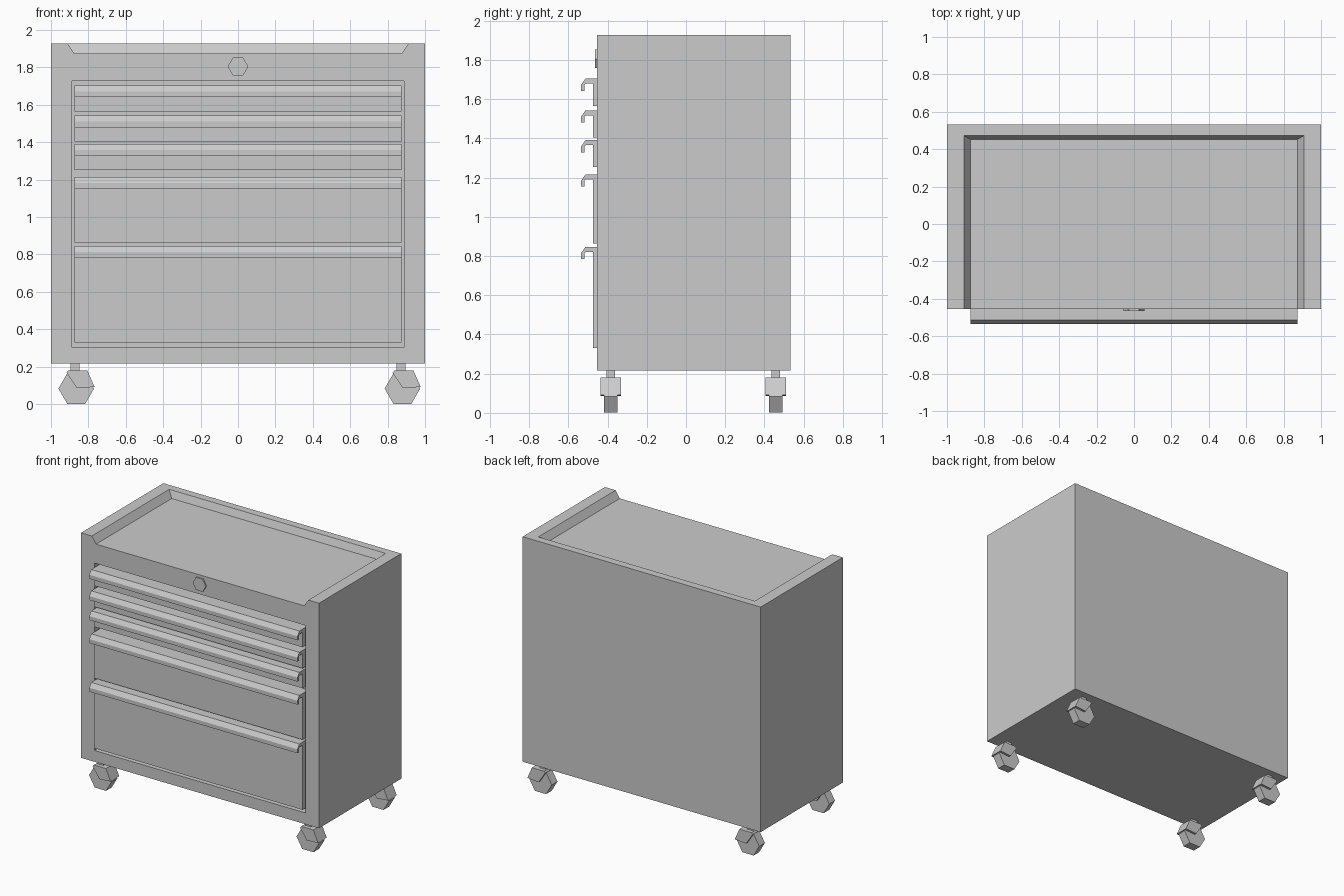
import bpy
import bmesh
from math import cos, sin, pi

if "Cube" in bpy.data.objects:
    bpy.data.objects.remove(bpy.data.objects["Cube"], do_unlink=True)

GREY = (0.6, 0.6, 0.6, 1)
grey = bpy.data.materials.new("light grey metal")
grey.use_nodes = True
grey.diffuse_color = GREY
grey.node_tree.nodes["Principled BSDF"].inputs["Base Color"].default_value = GREY


def loft(name, start, end):
    """Solid between two matching loops of 3D points."""
    bm = bmesh.new()
    a = [bm.verts.new(p) for p in start]
    b = [bm.verts.new(p) for p in end]
    bm.faces.new(a)
    bm.faces.new(b)
    for i in range(len(a)):
        j = (i + 1) % len(a)
        bm.faces.new((a[i], a[j], b[j], b[i]))
    bmesh.ops.recalc_face_normals(bm, faces=bm.faces)
    mesh = bpy.data.meshes.new(name)
    bm.to_mesh(mesh)
    bm.free()
    mesh.materials.append(grey)
    obj = bpy.data.objects.new(name, mesh)
    bpy.context.collection.objects.link(obj)
    return obj


def prism_y(name, pts, y0, y1):
    return loft(name, [(x, y0, z) for x, z in pts], [(x, y1, z) for x, z in pts])


def prism_x(name, pts, x0, x1):
    return loft(name, [(x0, y, z) for y, z in pts], [(x1, y, z) for y, z in pts])


def box(name, x0, x1, y0, y1, z0, z1):
    return prism_y(name, [(x0, z0), (x1, z0), (x1, z1), (x0, z1)], y0, y1)


def hexagon(x, z, r):
    return [(x + r * cos(i * pi / 3), z + r * sin(i * pi / 3)) for i in range(6)]


def carve(obj, cutter):
    mod = obj.modifiers.new("cut", 'BOOLEAN')
    mod.operation = 'DIFFERENCE'
    mod.solver = 'EXACT'
    mod.object = cutter
    bpy.context.view_layer.update()
    graph = bpy.context.evaluated_depsgraph_get()
    mesh = bpy.data.meshes.new_from_object(obj.evaluated_get(graph))
    obj.modifiers.clear()
    obj.data = mesh
    bpy.data.objects.remove(cutter, do_unlink=True)


FRONT, BACK = -0.455, 0.532
BOTTOM, TOP, FLOOR = 0.217, 1.927, 1.874

# Cabinet with a sloped tray open to the front, and a recess for the drawers
cabinet = box("cabinet", -1, 1, FRONT, BACK, BOTTOM, TOP)


def tray_loop(half, back, z):
    return [(-half, -0.7, z), (half, -0.7, z), (half, back, z), (-half, back, z)]


rise = TOP - FLOOR
carve(cabinet, loft("tray_cutter", tray_loop(0.875, 0.453, FLOOR),
                    tray_loop(0.945, 0.493, TOP + rise)))
carve(cabinet, box("recess_cutter", -0.887, 0.887, -0.7, FRONT + 0.05, 0.303, 1.727))

# Lock on the front rail
prism_y("lock", hexagon(0, 1.805, 0.055), FRONT - 0.01, FRONT + 0.01)

# Drawers, each with a hooked full-width pull along the top edge
DRAWERS = [(1.565, 1.704), (1.405, 1.542), (1.253, 1.39), (0.863, 1.215), (0.33, 0.846)]
PULL = [(-0.47, 0), (-0.513, 0), (-0.535, -0.032), (-0.535, -0.062),
        (-0.518, -0.062), (-0.518, -0.03), (-0.51, -0.025), (-0.47, -0.025)]
for n, (low, high) in enumerate(DRAWERS, 1):
    box(f"drawer_{n}", -0.875, 0.875, -0.473, FRONT + 0.05, low, high)
    prism_x(f"drawer_pull_{n}", [(y, high + z) for y, z in PULL], -0.875, 0.875)

# Casters, all swivelled the same way
FORK = [(-0.045, 0.168), (-0.036, 0.18), (0.066, 0.18), (0.105, 0.092), (0.01, 0.085)]
for side, x in (("right", -0.872), ("left", 0.872)):
    for end, y in (("front", -0.383), ("back", 0.458)):
        tag = f"{end}_{side}"
        box(f"caster_stem_{tag}", x - 0.024, x + 0.024, y - 0.022, y + 0.022, 0.17, BOTTOM)
        prism_y(f"caster_fork_{tag}", [(x + u, z) for u, z in FORK], y - 0.052, y + 0.052)
        prism_y(f"caster_wheel_{tag}", hexagon(x + 0.007, 0.083, 0.095), y - 0.034, y + 0.034)
